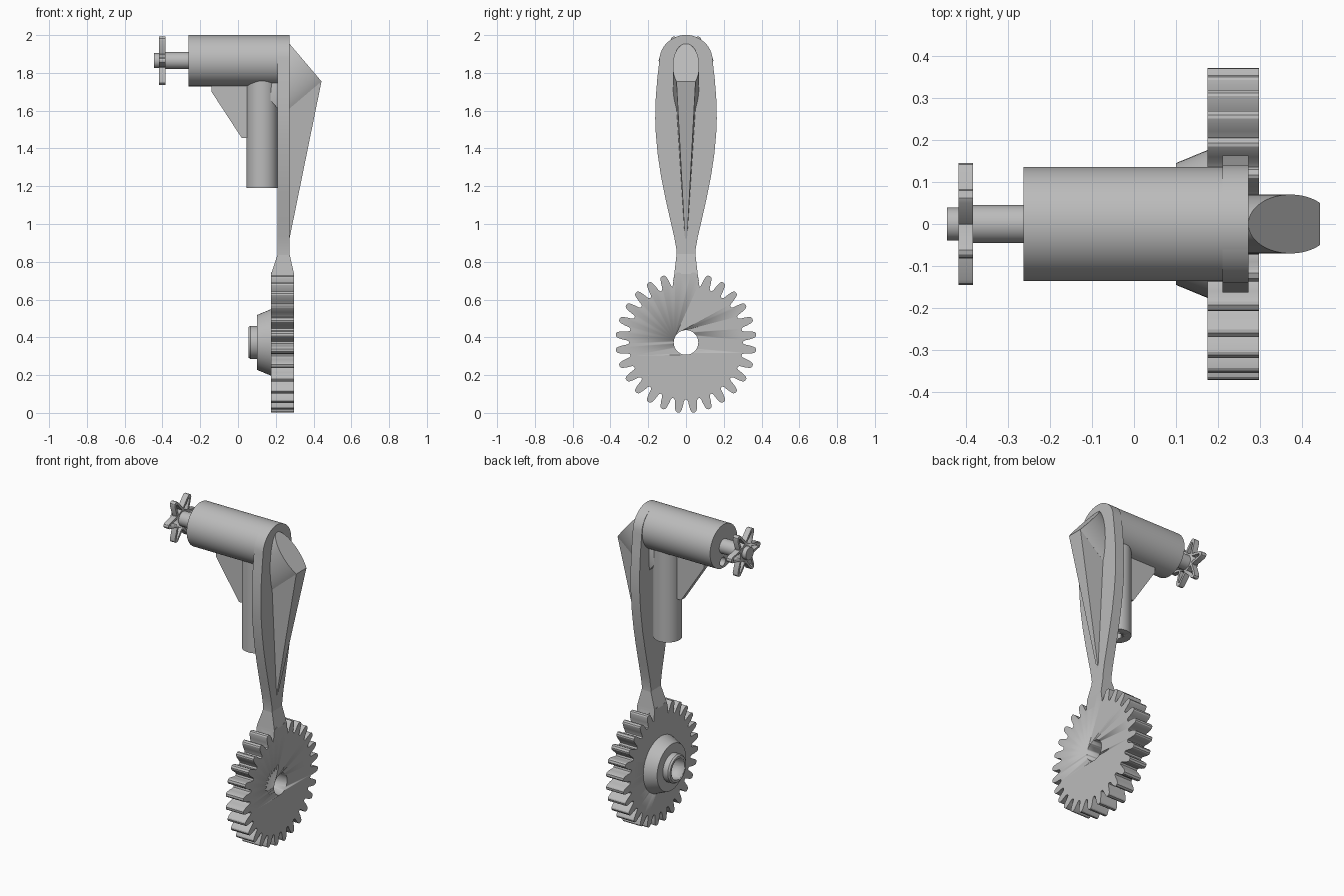
import bpy, bmesh
from math import sin, cos, pi, sqrt, radians
from mathutils import Vector

if "Cube" in bpy.data.objects:
    bpy.data.objects.remove(bpy.data.objects["Cube"])

metal = bpy.data.materials.new("grey metal")
metal.use_nodes = True
GREY = (0.5, 0.5, 0.5, 1)
metal.diffuse_color = GREY
metal.node_tree.nodes["Principled BSDF"].inputs["Base Color"].default_value = GREY


def finish(name, bm, smooth=True):
    bmesh.ops.recalc_face_normals(bm, faces=bm.faces)
    mesh = bpy.data.meshes.new(name)
    bm.to_mesh(mesh)
    bm.free()
    mesh.materials.append(metal)
    obj = bpy.data.objects.new(name, mesh)
    bpy.context.collection.objects.link(obj)
    if smooth:
        select(obj)
        bpy.ops.object.shade_smooth_by_angle(angle=radians(30))
    return obj


def select(obj):
    bpy.ops.object.select_all(action='DESELECT')
    obj.select_set(True)
    bpy.context.view_layer.objects.active = obj


def prism(name, points, push):
    """Extrude a flat outline along a vector."""
    bm = bmesh.new()
    face = bm.faces.new([bm.verts.new(p) for p in points])
    new = bmesh.ops.extrude_face_region(bm, geom=[face], use_keep_orig=True)
    verts = [g for g in new["geom"] if isinstance(g, bmesh.types.BMVert)]
    bmesh.ops.translate(bm, verts=verts, vec=push)
    return finish(name, bm)


def lathe(name, profile, centre, upright=False, sides=48):
    """Stack rings of (distance, radius) along x, or along z when upright."""
    bm = bmesh.new()
    rings = []
    for d, r in profile:
        ring = []
        for i in range(sides):
            u, v = r * cos(2 * pi * i / sides), r * sin(2 * pi * i / sides)
            p = (u, v, d) if upright else (d, u, v)
            ring.append(bm.verts.new(Vector(p) + Vector(centre)))
        rings.append(ring)
    for a, b in zip(rings, rings[1:]):
        for i in range(sides):
            j = (i + 1) % sides
            bm.faces.new((a[i], a[j], b[j], b[i]))
    bm.faces.new(rings[0])
    bm.faces.new(rings[-1])
    return finish(name, bm)


def cut(targets, cutter):
    cutter.hide_render = True
    for obj in targets:
        mod = obj.modifiers.new("cut", 'BOOLEAN')
        mod.operation, mod.solver, mod.object = 'DIFFERENCE', 'EXACT', cutter
        select(obj)
        bpy.ops.object.modifier_apply(modifier=mod.name)
    bpy.data.objects.remove(cutter)


# Gear wheel with rounded teeth, hub and through bore
GZ, TEETH = 0.373, 28
pitch = 2 * pi / TEETH
tooth = [(0.303, 0.42), (0.313, 0.34), (0.335, 0.29), (0.357, 0.22), (0.368, 0.16), (0.373, 0.08)]
tooth = [(r, -f) for r, f in tooth] + [(r, f) for r, f in reversed(tooth)]
outline = []
for k in range(TEETH):
    for r, f in tooth:
        a = (k + 0.5 + f) * pitch
        outline.append((0.175, r * sin(a), GZ - r * cos(a)))
gear = prism("gear_wheel", outline, (0.122, 0, 0))
hub = lathe("gear_hub", [(0.18, 0.178), (0.10, 0.145), (0.10, 0.088), (0.065, 0.088), (0.055, 0.08)], (0, 0, GZ))
cut([gear, hub], lathe("bore_cutter", [(-0.1, 0.065), (0.5, 0.065)], (0, 0, GZ)))

# Leaf-shaped arm: half outline as (half width, height), mirrored
AXIS = 1.865
half = [(0.068, 0.70), (0.058, 0.75), (0.051, 0.80), (0.05, 0.86), (0.062, 0.93), (0.083, 1.02),
        (0.11, 1.14), (0.132, 1.25), (0.15, 1.37), (0.16, 1.48), (0.163, 1.56),
        (0.16, 1.67), (0.152, 1.77)]
half += [(0.141 * cos(a), AXIS + 0.135 * sin(a)) for a in [i * pi / 20 for i in range(11)]]
loop = half + [(-y, z) for y, z in reversed(half[:-1])]
prism("arm", [(0.21, y, z) for y, z in loop], (0.063, 0, 0))

# Neck flaring from the arm into the gear
bm = bmesh.new()
for x0, x1, w, z in ((0.175, 0.297, 0.072, 0.66), (0.175, 0.297, 0.062, 0.735), (0.21, 0.273, 0.05, 0.84)):
    for x in (x0, x1):
        for y in (-w, w):
            bm.verts.new((x, y, z))
v = list(bm.verts)
for s in (0, 4):
    for a, b in ((0, 1), (1, 3), (3, 2), (2, 0)):
        bm.faces.new((v[s + a], v[s + b], v[s + b + 4], v[s + a + 4]))
bm.faces.new((v[0], v[1], v[3], v[2]))
bm.faces.new((v[8], v[9], v[11], v[10]))
finish("arm_neck", bm, False)

# Main horizontal barrel with a small port below the shaft
barrel = lathe("main_barrel", [(-0.263, 0.136), (0.272, 0.136)], (0, 0, AXIS), sides=64)
cut([barrel], lathe("port_cutter", [(-0.4, 0.027), (-0.1, 0.027)], (0, 0.01, AXIS - 0.095)))

# Vertical barrel, drilled from underneath
post = lathe("vertical_barrel", [(1.19, 0.083), (1.80, 0.083)], (0.128, 0, 0), upright=True)
cut([post], lathe("drill_cutter", [(1.0, 0.03), (1.5, 0.03)], (0.128, 0, 0), upright=True))

# Gusset between the barrels
prism("gusset", [(x, -0.02, z) for x, z in
      ((-0.14, 1.78), (-0.14, 1.70), (0.02, 1.455), (0.07, 1.455), (0.07, 1.78))], (0, 0.04, 0))

# Output shaft and its tip
lathe("shaft", [(-0.39, 0.045), (-0.25, 0.045)], (0, 0, AXIS))
lathe("shaft_tip", [(-0.445, 0.039), (-0.38, 0.039)], (0, 0, AXIS))

# Six-armed wheel with rounded tips and triangular openings
ARMS = 6
star = []
for k in range(ARMS):
    a0 = k * 2 * pi / ARMS
    for u, w in ((0.06, -0.033), (0.132, -0.018), (0.142, -0.010), (0.145, 0),
                 (0.142, 0.010), (0.132, 0.018), (0.06, 0.033)):
        star.append((-0.418, u * cos(a0) - w * sin(a0), AXIS + u * sin(a0) + w * cos(a0)))
wheel = prism("star_wheel", star, (0.035, 0, 0))
for k in range(ARMS):
    a0 = k * 2 * pi / ARMS
    slot = [(-0.5, u * cos(a0) - w * sin(a0), AXIS + u * sin(a0) + w * cos(a0))
            for u, w in ((0.055, -0.019), (0.122, -0.006), (0.122, 0.006), (0.055, 0.019))]
    cut([wheel], prism("slot_cutter", slot, (0.2, 0, 0)))

# Slanted oval boss on the outer side, cut flat at its low edge
top, tip = Vector((0.272, 0, 1.955)), Vector((0.442, 0, 1.755))
down = (tip - top).normalized()
inward = Vector((down.z, 0, -down.x))
LONG, WIDE = 0.155, 0.07
length = (tip - top).length
oval = []
for i in range(33):
    d = length * (1 - cos(pi * i / 64))
    oval.append((d, WIDE * sqrt(max(0, 1 - ((d - LONG) / LONG) ** 2))))
ring = [top + down * d + Vector((0, y, 0)) for d, y in oval]
ring += [top + down * d - Vector((0, y, 0)) for d, y in reversed(oval[1:])]
prism("slanted_boss", ring, inward * 0.27)

# Tapering rib running down the arm from the boss
edge = oval[-1][1]
bm = bmesh.new()
a, b, c, d, e, f = [bm.verts.new(p) for p in (
    (0.442, -edge, 1.755), (0.442, edge, 1.755), (0.25, edge, 1.60),
    (0.25, -edge, 1.60), (0.262, -0.003, 0.87), (0.262, 0.003, 0.87))]
for face in ((a, b, f, e), (b, c, f), (c, d, e, f), (d, a, e), (a, d, c, b)):
    bm.faces.new(face)
finish("arm_rib", bm, False)
